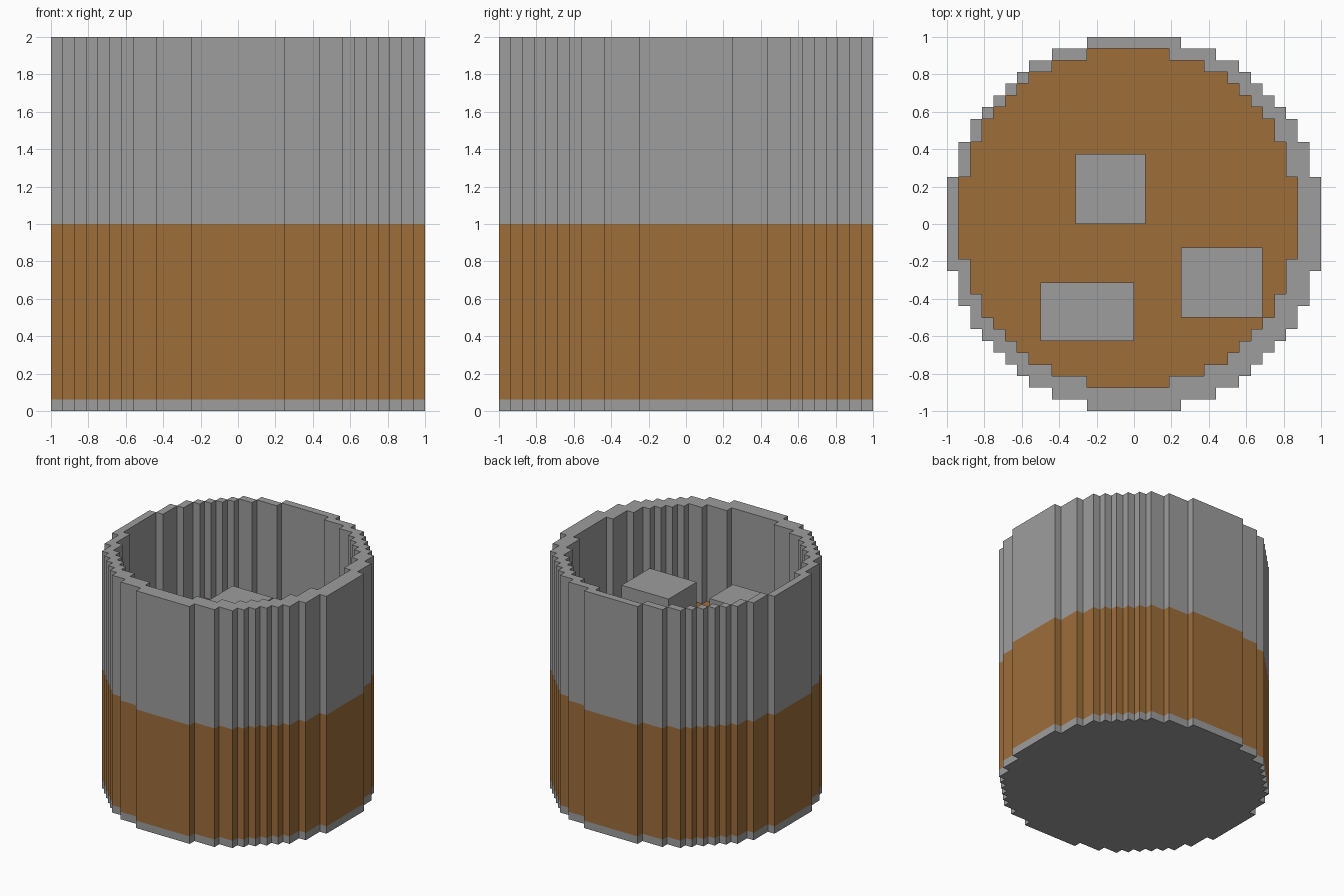
import bpy
import bmesh
from mathutils import Matrix, Vector

if "Cube" in bpy.data.objects:
    bpy.data.objects.remove(bpy.data.objects["Cube"], do_unlink=True)

CELL = 1 / 16   # edge of one grid cell


def material(name, colour):
    m = bpy.data.materials.new(name)
    m.use_nodes = True
    m.diffuse_color = colour
    m.node_tree.nodes["Principled BSDF"].inputs["Base Color"].default_value = colour
    return m


grey = material("stone grey", (0.337, 0.337, 0.337, 1))
brown = material("warm brown", (0.337, 0.153, 0.042, 1))


def finish(name, bm, mat):
    mesh = bpy.data.meshes.new(name)
    bm.to_mesh(mesh)
    bm.free()
    mesh.materials.append(mat)
    obj = bpy.data.objects.new(name, mesh)
    bpy.context.collection.objects.link(obj)
    return obj


def disc(radius, centre_x=0.0, centre_y=0.0):
    """Set of grid cells whose centres lie inside a circle (cell units)."""
    span = range(-16, 16)
    return {(i, j) for i in span for j in span
            if (i + 0.5 - centre_x) ** 2 + (j + 0.5 - centre_y) ** 2 <= radius ** 2}


def stepped_prism(name, cells, bottom, top, mat):
    """Raise a set of grid cells into a solid with stepped sides."""
    bm = bmesh.new()

    def quad(points):
        bm.faces.new([bm.verts.new((x * CELL, y * CELL, z)) for x, y, z in points])

    for i, j in cells:
        ring = [(i, j), (i + 1, j), (i + 1, j + 1), (i, j + 1)]
        quad([(x, y, top) for x, y in ring])
        quad([(x, y, bottom) for x, y in reversed(ring)])
        # Side faces only where the neighbouring cell is empty
        for k, (di, dj) in enumerate([(0, -1), (1, 0), (0, 1), (-1, 0)]):
            if (i + di, j + dj) not in cells:
                a, b = ring[k], ring[(k + 1) % 4]
                quad([(*a, bottom), (*b, bottom), (*b, top), (*a, top)])
    bmesh.ops.remove_doubles(bm, verts=bm.verts, dist=0.001)
    bmesh.ops.dissolve_limit(bm, angle_limit=0.01, verts=bm.verts, edges=bm.edges)
    return finish(name, bm, mat)


def block(name, low, high, mat):
    low, high = Vector(low), Vector(high)
    bm = bmesh.new()
    bmesh.ops.create_cube(bm, size=1, matrix=Matrix.Translation((low + high) / 2)
                          @ Matrix.Diagonal((*(high - low), 1)))
    return finish(name, bm, mat)


# Round vessel: thin base, coloured lower band, open upper wall
outer = disc(16)
inner = disc(14.5, -0.5, 0.5)
FILL = 3 * CELL + 1
stepped_prism("base", outer, 0, CELL, grey)
stepped_prism("lower_band", outer, CELL, 1, brown)
stepped_prism("upper_wall", outer - inner, 1, 2, grey)

# Contents, with three blocks standing out of them
stepped_prism("filling", inner, 1, FILL, brown)
block("middle_block", (-0.3125, 0, FILL), (0.0625, 0.375, 1.5), grey)
block("front_block", (-0.5, -0.625, FILL), (0, -0.3125, 1.5), grey)
block("side_block", (0.25, -0.5, FILL), (0.6875, -0.125, 1.5), grey)
